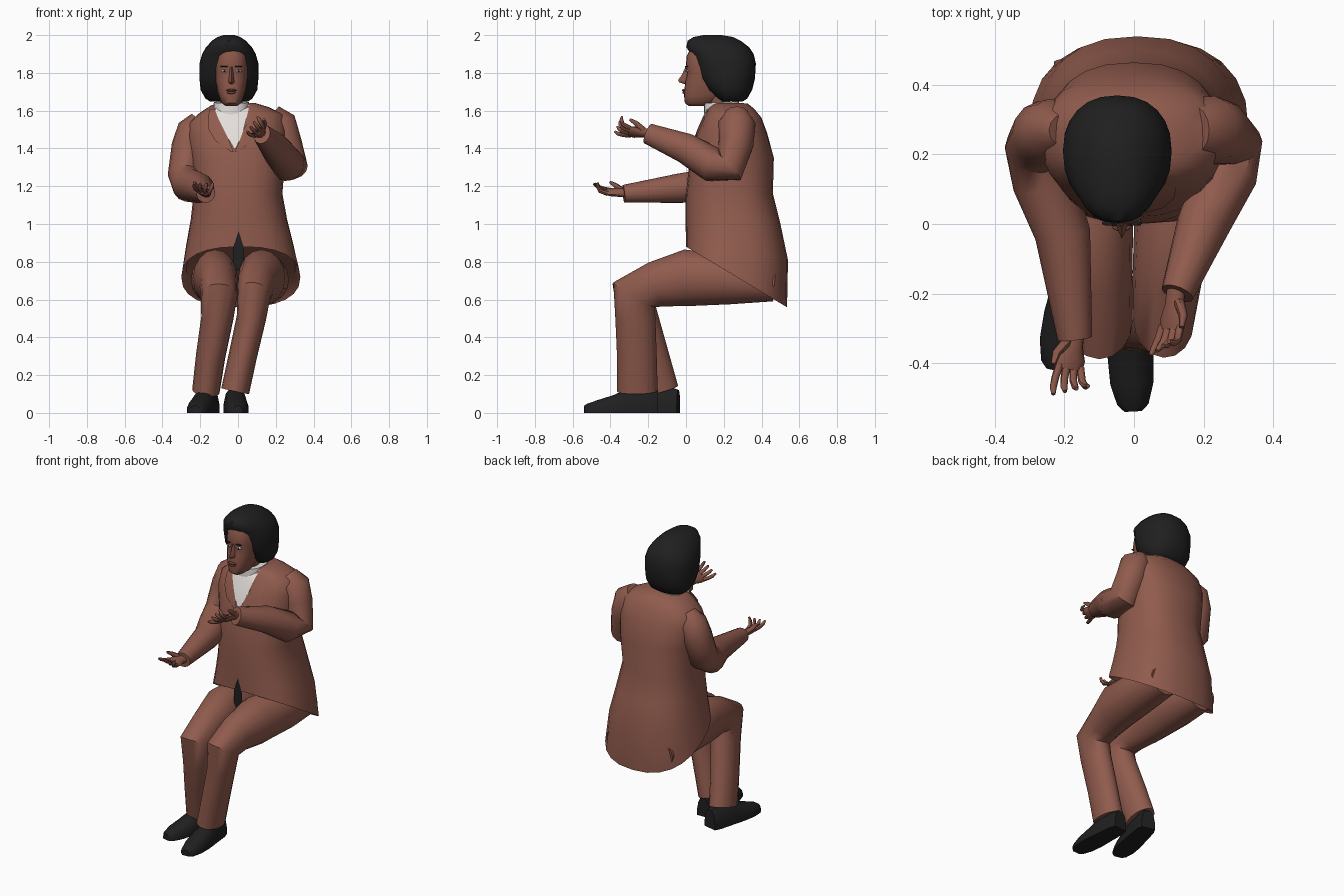
import bpy, bmesh, math
from mathutils import Vector as V

if "Cube" in bpy.data.objects:
    bpy.data.objects.remove(bpy.data.objects["Cube"])


def material(name, rgb):
    m = bpy.data.materials.new(name)
    m.diffuse_color = (*rgb, 1)
    m.use_nodes = True
    m.node_tree.nodes["Principled BSDF"].inputs["Base Color"].default_value = m.diffuse_color
    return m


SUIT = material("brown cloth", (0.28, 0.105, 0.075))
SKIN = material("brown skin", (0.25, 0.092, 0.064))
BLACK = material("black", (0.014, 0.014, 0.015))
WHITE = material("off white", (0.78, 0.74, 0.71))
LIPS = material("dark lips", (0.17, 0.06, 0.045))


def build(name, verts, faces, mat, front=False, angle=45):
    me = bpy.data.meshes.new(name)
    me.from_pydata([tuple(v) for v in verts], [], faces)
    bm = bmesh.new()
    bm.from_mesh(me)
    bmesh.ops.remove_doubles(bm, verts=bm.verts, dist=1e-5)
    bmesh.ops.recalc_face_normals(bm, faces=bm.faces)
    if front and sum((f.normal.y for f in bm.faces)) > 0:
        bmesh.ops.reverse_faces(bm, faces=bm.faces)
    bm.to_mesh(me)
    bm.free()
    me.materials.append(mat)
    ob = bpy.data.objects.new(name, me)
    bpy.context.collection.objects.link(ob)
    bpy.ops.object.select_all(action='DESELECT')
    ob.select_set(True)
    bpy.context.view_layer.objects.active = ob
    bpy.ops.object.shade_smooth_by_angle(angle=math.radians(angle))
    return ob


def loft(name, rings, mat, angle=45):
    n = len(rings[0])
    verts = [p for r in rings for p in r]
    faces = [(a * n + i, a * n + (i + 1) % n, (a + 1) * n + (i + 1) % n, (a + 1) * n + i)
             for a in range(len(rings) - 1) for i in range(n)]
    faces += [tuple(range(n)), tuple(range(len(verts) - n, len(verts)))]
    return build(name, verts, faces, mat, angle=angle)


def tube(name, pts, mat, n=14):
    """Tube through points (x, y, z, half width, half height)."""
    rings = []
    for i, (x, y, z, rw, rh) in enumerate(pts):
        a, b = V(pts[max(i - 1, 0)][:3]), V(pts[min(i + 1, len(pts) - 1)][:3])
        t = (b - a).normalized()
        s = (V((1, 0, 0)) - t * t.x).normalized()
        u = t.cross(s)
        rings.append([V((x, y, z)) + s * rw * math.cos(k * math.tau / n) + u * rh * math.sin(k * math.tau / n)
                      for k in range(n)])
    return loft(name, rings, mat)


def oval(cx, rx, yf, yb, z, tilt=0, roll=0, p=2.4, n=24):
    """Level squarish oval between yf and yb, dropping to the back by tilt."""
    pts = []
    for k in range(n):
        c, s = math.cos(k * math.tau / n), math.sin(k * math.tau / n)
        x = rx * math.copysign(abs(c) ** (2 / p), c)
        y = (yf + yb) / 2 + (yb - yf) / 2 * math.copysign(abs(s) ** (2 / p), s)
        pts.append(V((cx + x, y, z - tilt * y + roll * x)))
    return pts


# jacket: cx, half width, front y, back y, z, tilt, roll
JACKET = [(-.025, .115, .14, .33, 1.635, 0, .05), (-.02, .18, .115, .365, 1.605, 0, .08),
          (-.01, .25, .095, .40, 1.56, 0, .09), (-.005, .265, .06, .43, 1.48, 0, .05),
          (0, .25, .02, .465, 1.35, 0, 0), (0, .235, 0, .46, 1.16, 0, 0),
          (.005, .255, 0, .50, 1.05, .1, 0), (.01, .285, 0, .54, .96, .28, 0),
          (.015, .315, 0, .535, .88, .6, 0)]
loft("jacket", [oval(*r) for r in JACKET] + [oval(.015, .29, .03, .50, .92, .6)], SUIT)


def front_y(x, z):
    for a, b in zip(JACKET, JACKET[1:]):
        if a[4] >= z >= b[4]:
            break
    t = min(max((a[4] - z) / (a[4] - b[4]), 0), 1) if z < 1.635 else 0
    if z >= 1.635:
        a = b = JACKET[0]
    cx, rx, yf, yb = [a[i] * (1 - t) + b[i] * t for i in range(4)]
    d = min(abs(x - cx) / rx, .99)
    return (yf + yb) / 2 - (yb - yf) / 2 * (1 - d ** 2.4) ** (1 / 2.4)


def plate(name, rows, mat, off, n=6):
    """Thin sheet on the jacket front; rows of (z, left x, right x)."""
    verts = []
    for z, x0, x1 in rows:
        for k in range(n + 1):
            x = x0 + (x1 - x0) * k / n
            verts.append((x, front_y(x, z) - off, z))
    m = n + 1
    faces = [(a * m + k, a * m + k + 1, a * m + m + k + 1, a * m + m + k)
             for a in range(len(rows) - 1) for k in range(n)]
    build(name, verts, faces, mat, front=True)


# shirt, lapels, closing edge and dark gap below it
plate("shirt_front", [(1.40, -.022, -.012), (1.45, -.05, .012), (1.50, -.075, .03), (1.56, -.105, .045),
                      (1.60, -.12, .055), (1.63, -.115, .06)], WHITE, .009)
for side, s in (("left", 1), ("right", -1)):
    plate(side + "_lapel", [(z, -.02 + s * a, -.02 + s * b) for z, a, b in
                            ((1.38, .002, .012), (1.44, .027, .10), (1.50, .05, .135),
                             (1.56, .08, .14), (1.61, .09, .13))], SUIT, .008)
plate("jacket_edge", [(z, .008, .02) for z in (1.39, 1.34, 1.16, 1.05, .96)], SUIT, .004, 1)
plate("front_gap", [(.96, .002, .004), (.87, -.027, .033), (.76, -.027, .033)], BLACK, .006, 2)
loft("shirt_collar", [oval(-.035, .10, .095, .29, 1.57), oval(-.035, .093, .095, .28, 1.635, -.05),
                      oval(-.035, .075, .115, .26, 1.635, -.05)], WHITE)

# trouser legs, from hip over knee to cuff
tube("left_leg", [(.15, .47, .68, .10, .09), (.145, .25, .705, .125, .13), (.125, 0, .715, .125, .15),
                  (.095, -.16, .68, .10, .122), (.085, -.275, .625, .088, .128), (.07, -.268, .5, .078, .106),
                  (.025, -.26, .3, .075, .105), (-.015, -.257, .115, .075, .107)], SUIT, 16)
tube("right_leg", [(-.13, .47, .68, .10, .09), (-.125, .25, .705, .125, .13), (-.12, 0, .715, .118, .15),
                   (-.105, -.16, .68, .10, .122), (-.10, -.275, .625, .097, .128), (-.11, -.252, .5, .085, .106),
                   (-.145, -.195, .3, .078, .105), (-.17, -.145, .115, .073, .107)], SUIT, 16)


# shoes: flat soled sections from heel to toe
def shoe(name, x, y, dx, dy):
    d = V((dx, dy, 0)).normalized()
    s = V((-d.y, d.x, 0))
    rings = []
    for t, w, h in ((0, .045, .12), (.04, .056, .135), (.16, .062, .13), (.23, .066, .095),
                    (.31, .062, .07), (.37, .045, .05), (.39, .025, .038)):
        prof = ((-1, 0), (-1, .35), (-.8, .75), (-.35, 1), (.35, 1), (.8, .75), (1, .35), (1, 0))
        rings.append([V((x, y, 0)) + d * t + s * w * a + V((0, 0, h * b)) for a, b in prof])
    loft(name, rings, BLACK)


shoe("left_shoe", -.022, -.15, .02, -.39)
shoe("right_shoe", -.145, -.04, -.08, -.37)

# sleeves, from shoulder over elbow to cuff
tube("left_sleeve", [(.17, .27, 1.57, .07, .07), (.215, .27, 1.53, .095, .10), (.245, .265, 1.43, .092, .095),
                     (.278, .23, 1.30, .092, .09), (.265, .14, 1.315, .09, .095), (.20, 0, 1.40, .078, .082),
                     (.125, -.20, 1.478, .048, .056)], SUIT)
tube("right_sleeve", [(-.19, .27, 1.54, .07, .05), (-.23, .27, 1.49, .095, .09), (-.26, .26, 1.41, .092, .095),
                      (-.28, .22, 1.26, .092, .09), (-.26, .12, 1.205, .09, .09), (-.205, -.03, 1.19, .08, .08),
                      (-.17, -.33, 1.16, .05, .048)], SUIT)


# hands: palm, four fanned fingers and a thumb
def hand(name, wrist, d, side, inner):
    w, d = V(wrist), V(d).normalized()
    s = V(side).normalized()
    s = (s - d * s.dot(d)).normalized()
    u = s.cross(d)
    u = u if u.z > 0 else -u

    def at(a, b, c):
        return w + d * a + s * b + u * c
    rings = []
    for a, hw, ht in ((-.03, .028, .024), (.02, .03, .022), (.06, .043, .02), (.09, .04, .014)):
        rings.append([at(a, hw * math.cos(k * math.tau / 10), ht * math.sin(k * math.tau / 10)) for k in range(10)])
    loft(name + "_palm", rings, SKIN)
    for i in range(4):
        b, q = (i - 1.5) * .021, i * inner
        pts = [at(.08, b, 0), at(.12, b * 1.25, .004 + .004 * i), at(.15 - .006 * i, b * 1.4, .014 + .009 * i),
               at(.17 - .013 * i, b * 1.4, .026 + .012 * i)]
        tube(f"{name}_finger_{i + 1}", [(*p, r, r) for p, r in zip(pts, (.012, .011, .010, .006))], SKIN, 8)
    pts = [at(.01, .02 * inner, .005), at(.05, .052 * inner, .02), at(.085, .062 * inner, .035)]
    tube(name + "_thumb", [(*p, r, r) for p, r in zip(pts, (.016, .013, .007))], SKIN, 8)


hand("left_hand", (.118, -.215, 1.482), (-.12, -1, .08), (.8, 0, .6), 1)
hand("right_hand", (-.172, -.33, 1.165), (-.16, -1, .06), (.9, 0, -.3), -1)

# neck and head
HX = -.035
tube("neck", [(HX, .20, 1.56, .06, .06), (HX, .155, 1.70, .06, .06)], SKIN)
loft("head", [oval(HX, r, a, b, z, p=2.5) for z, r, a, b in
              ((1.625, .03, .015, .11), (1.64, .052, -.006, .16), (1.675, .066, -.01, .20), (1.70, .073, -.01, .22),
               (1.76, .085, -.003, .25), (1.80, .088, .006, .25), (1.83, .088, -.002, .25),
               (1.89, .083, .004, .25), (1.94, .06, .03, .22))], SKIN)
loft("hair", [oval(-.048, r, a, b, z, p=2.3) for z, r, a, b in
              ((1.648, .10, .18, .30), (1.665, .125, .16, .325), (1.71, .15, .105, .35), (1.77, .156, .062, .365),
               (1.85, .156, .042, .37), (1.90, .142, .025, .358), (1.935, .122, .002, .335),
               (1.97, .09, .008, .29), (1.99, .06, .04, .25), (2.0, .03, .09, .19))], BLACK)


# small face parts
def blob(name, loc, size, mat):
    rings = []
    for k in range(1, 8):
        a = math.pi * k / 8
        rings.append([V(loc) + V((size[0] * math.sin(a) * math.cos(j * math.tau / 12),
                                  size[1] * math.sin(a) * math.sin(j * math.tau / 12),
                                  size[2] * math.cos(a))) for j in range(12)])
    loft(name, rings, mat, 60)


loft("nose", [[V((HX + sx * w, y, z)) for sx, y in ((-1, .02), (-.5, (f + .0) / 2), (0, f), (.5, f / 2), (1, .02))]
              for z, w, f in ((1.83, .011, -.004), (1.79, .014, -.022), (1.762, .02, -.042),
                              (1.75, .022, -.036), (1.742, .016, -.012))], SKIN)
blob("upper_lip", (HX, -.008, 1.708), (.028, .013, .007), LIPS)
blob("lower_lip", (HX, -.007, 1.696), (.023, .013, .008), LIPS)
for side, s in (("left", 1), ("right", -1)):
    x = HX + s * .037
    blob(side + "_eye", (x, .009, 1.81), (.016, .008, .007), WHITE)
    blob(side + "_pupil", (x, .004, 1.81), (.006, .006, .006), BLACK)
    blob(side + "_eyebrow", (x, .003, 1.834), (.021, .008, .004), BLACK)
